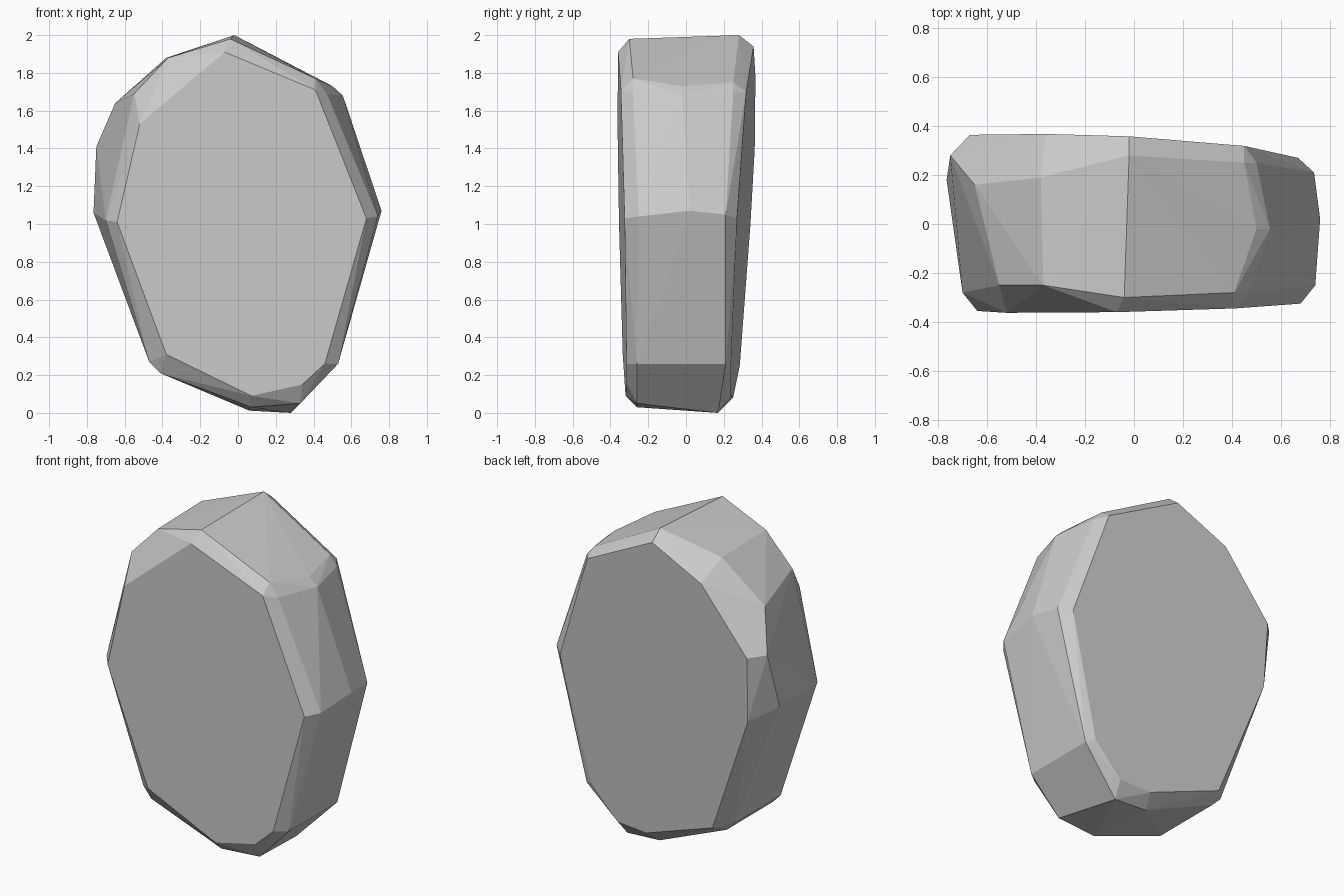
import bpy, bmesh
from math import radians

# Flat front and back faces: (x, z) outlines lying on slightly tilted planes
front = [(-.07, 1.91), (.41, 1.71), (.68, 1.03), (.46, .26), (.34, .15),
         (.07, .09), (-.38, .31), (-.64, 1.01), (-.52, 1.53)]
back = [(-.02, 1.94), (.45, 1.7), (.67, 1.03), (.48, .28), (.30, .09),
        (.09, .08), (-.38, .25), (-.66, 1.0), (-.67, 1.4), (-.36, 1.78)]
points = [(x, -.32 + .023 * x - .02 * z, z) for x, z in front]
points += [(x, .25 - .055 * x + .055 * z, z) for x, z in back]

# Outer rim of the front bevel
points += [(-.04, -.30, 1.98), (.41, -.28, 1.77), (.47, -.28, 1.69),
           (.74, -.25, 1.04), (.53, -.26, .26), (.33, -.26, .05),
           (.07, -.26, .03), (-.41, -.26, .21), (-.47, -.25, .27),
           (-.70, -.28, 1.02), (-.55, -.25, 1.69), (-.37, -.25, 1.88)]

# Bulge around the middle
points += [(.50, -.02, 1.73), (.555, -.02, 1.68), (.76, .02, 1.07),
           (-.65, .16, 1.64), (-.38, .19, 1.88)]

# Outer rim of the back bevel
points += [(-.02, .28, 2.0), (.45, .25, 1.75), (.50, .25, 1.69),
           (.735, .21, 1.05), (.53, .21, .26), (.28, .17, 0),
           (.06, .17, .012), (-.41, .19, .21), (-.47, .19, .27),
           (-.765, .18, 1.06), (-.75, .28, 1.41)]

# Faceted stone: hull around the rims, with flat faces merged
bm = bmesh.new()
for p in points:
    bm.verts.new(p)
hull = bmesh.ops.convex_hull(bm, input=bm.verts[:])
loose = [v for v in bm.verts if not v.link_faces]
bmesh.ops.delete(bm, geom=loose, context='VERTS')
bmesh.ops.dissolve_limit(bm, angle_limit=radians(1.5), verts=bm.verts[:], edges=bm.edges[:])
bmesh.ops.recalc_face_normals(bm, faces=bm.faces[:])
mesh = bpy.data.meshes.new("stone")
bm.to_mesh(mesh)
bm.free()
stone = bpy.data.objects.new("stone", mesh)
bpy.context.collection.objects.link(stone)
